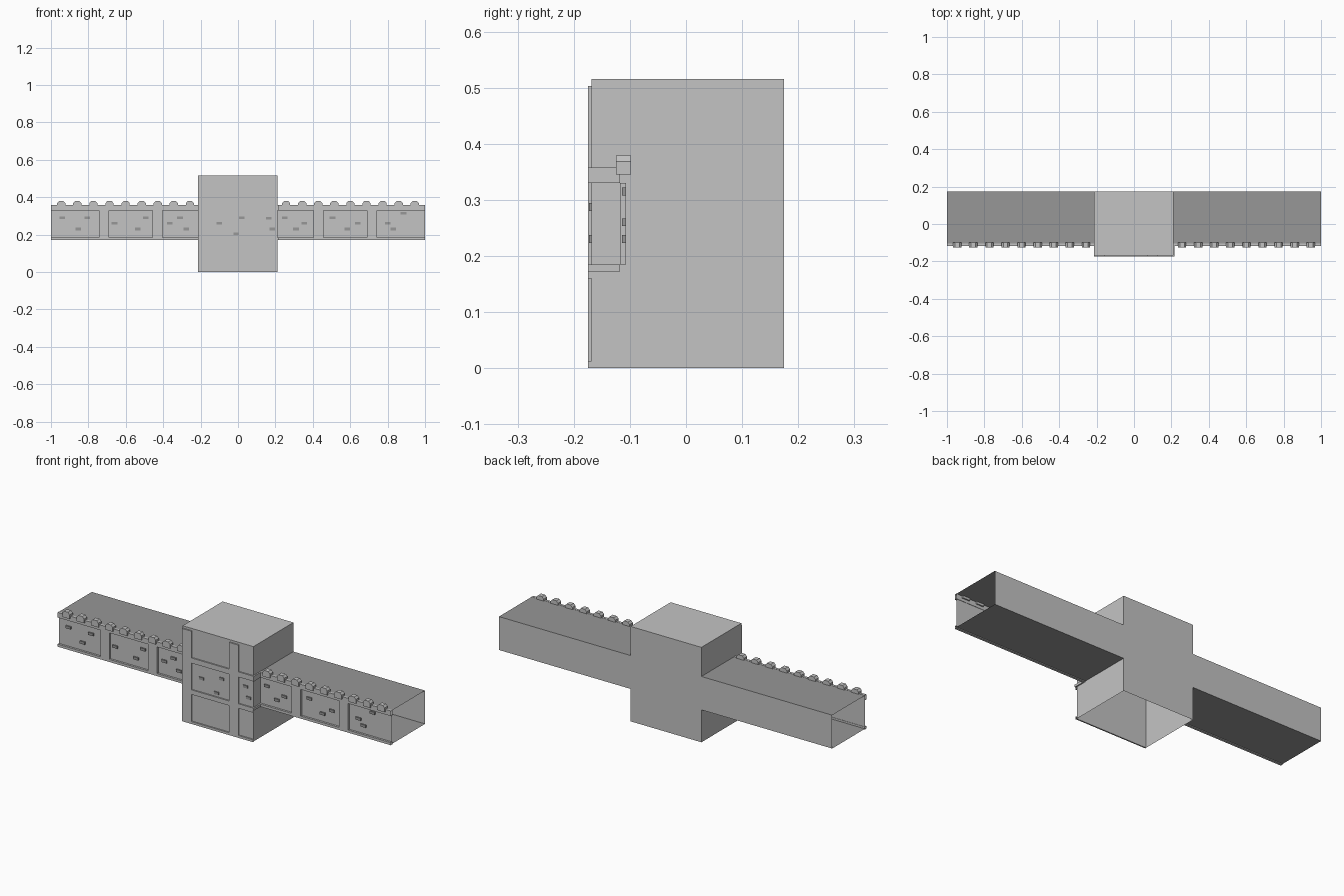
import bpy

if "Cube" in bpy.data.objects:
    bpy.data.objects.remove(bpy.data.objects["Cube"])


def material(name, v):
    m = bpy.data.materials.new(name)
    m.diffuse_color = (v, v, v, 1)
    m.use_nodes = True
    m.node_tree.nodes["Principled BSDF"].inputs["Base Color"].default_value = m.diffuse_color
    return m


LIGHT = material("light stone", 0.55)
DARK = material("dark stone", 0.31)

# face order: bottom, top, front, back, left, right
FACES = {
    "bottom": (0, 3, 2, 1), "top": (4, 5, 6, 7), "front": (0, 1, 5, 4),
    "back": (2, 3, 7, 6), "left": (3, 0, 4, 7), "right": (1, 2, 6, 5)}


def make(name, boxes, mat, skip=(), dark=()):
    """One object from boxes (x0, x1, y0, y1, z0, z1), leaving out skipped sides."""
    verts, faces, ids = [], [], []
    for x0, x1, y0, y1, z0, z1 in boxes:
        b = len(verts)
        for z in (z0, z1):
            verts += [(x0, y0, z), (x1, y0, z), (x1, y1, z), (x0, y1, z)]
        for side, f in FACES.items():
            if side not in skip:
                faces.append([b + i for i in f])
                ids.append(1 if side in dark else 0)
    me = bpy.data.meshes.new(name)
    me.from_pydata(verts, [], faces)
    me.materials.append(mat)
    me.materials.append(DARK)
    me.polygons.foreach_set("material_index", ids)
    me.update()
    ob = bpy.data.objects.new(name, me)
    bpy.context.collection.objects.link(ob)
    return ob


def merlon(x):
    """Block with two sloping shoulders, extruded along y."""
    prof = [(-.022, .345), (.022, .345), (.022, .368), (.012, .379), (-.012, .379), (-.022, .368)]
    n = len(prof)
    verts = [(x + px, y, z) for y in (-.125, -.098) for px, z in prof]
    faces = [list(range(n)), list(range(2 * n - 1, n - 1, -1))]
    faces += [[i, i + n, (i + 1) % n + n, (i + 1) % n] for i in range(n)]
    me = bpy.data.meshes.new("merlon")
    me.from_pydata(verts, [], faces)
    me.materials.append(LIGHT)
    bpy.context.collection.objects.link(bpy.data.objects.new("merlon", me))


# Tower shell, open underneath
make("tower", [(-.215, .21, -.168, .175, 0, .515)], LIGHT, skip=("bottom",))

# Tower pillars and rails standing proud of the front
F, P = -.175, -.168
make("tower_pillars", [(-.215, -.157, F, P, 0, .503), (.07, .125, F, P, 0, .503)],
     LIGHT, skip=("back",))
make("tower_rails", [(-.215, .212, F, P, 0, .013),
                     (-.215, .212, F, P, .16, .185),
                     (-.215, .212, F, P, .33, .358)], LIGHT, skip=("back",))

# Rails that turn the tower's right corner back to the wing
make("corner_rails", [(.21, .217, F, -.118, .172, .185),
                      (.21, .217, F, -.118, .33, .358)], LIGHT, skip=("left",))

# Bricks on the tower front
bricks = [(-.1, .26), (.02, .29), (-.01, .205), (.165, .287), (.183, .23)]
make("tower_bricks", [(x - .014, x + .014, -.173, P, z - .007, z + .007) for x, z in bricks],
     DARK, skip=("back",))

for s, inner, word in ((-1, .215, "left"), (1, .21, "right")):
    def span(a, b):
        return (min(s * a, s * b), max(s * a, s * b))

    # Wing shell, open at both ends
    make(word + "_wing", [(*span(inner, 1), -.107, .175, .176, .357)], LIGHT,
         skip=("left", "right"), dark=("top", "bottom"))
    # Wing pillars and rails
    make(word + "_wing_pillars", [(*span(a, b), -.118, -.107, .185, .33)
                                  for a, b in ((.403, .458), (.69, .744))],
         LIGHT, skip=("back", "top", "bottom"))
    make(word + "_wing_rails", [(*span(inner, 1), -.118, -.105, .172, .186),
                                (*span(inner, 1), -.118, -.105, .33, .358)],
         LIGHT, skip=("left", "right"))
    # Merlons along the parapet
    for i in range(9):
        merlon(s * (.257 + .086 * i))

# Bricks on the wings
wing_bricks = [(-.94, .29), (-.805, .29), (-.855, .23),
               (-.66, .26), (-.535, .23), (-.493, .29),
               (-.365, .26), (-.31, .29), (-.277, .23),
               (.25, .29), (.355, .26), (.31, .23),
               (.505, .29), (.64, .26), (.585, .23),
               (.885, .315), (.80, .26), (.83, .23)]
make("wing_bricks", [(x - .015, x + .015, -.114, -.107, z - .007, z + .007)
                     for x, z in wing_bricks], DARK, skip=("back",))
